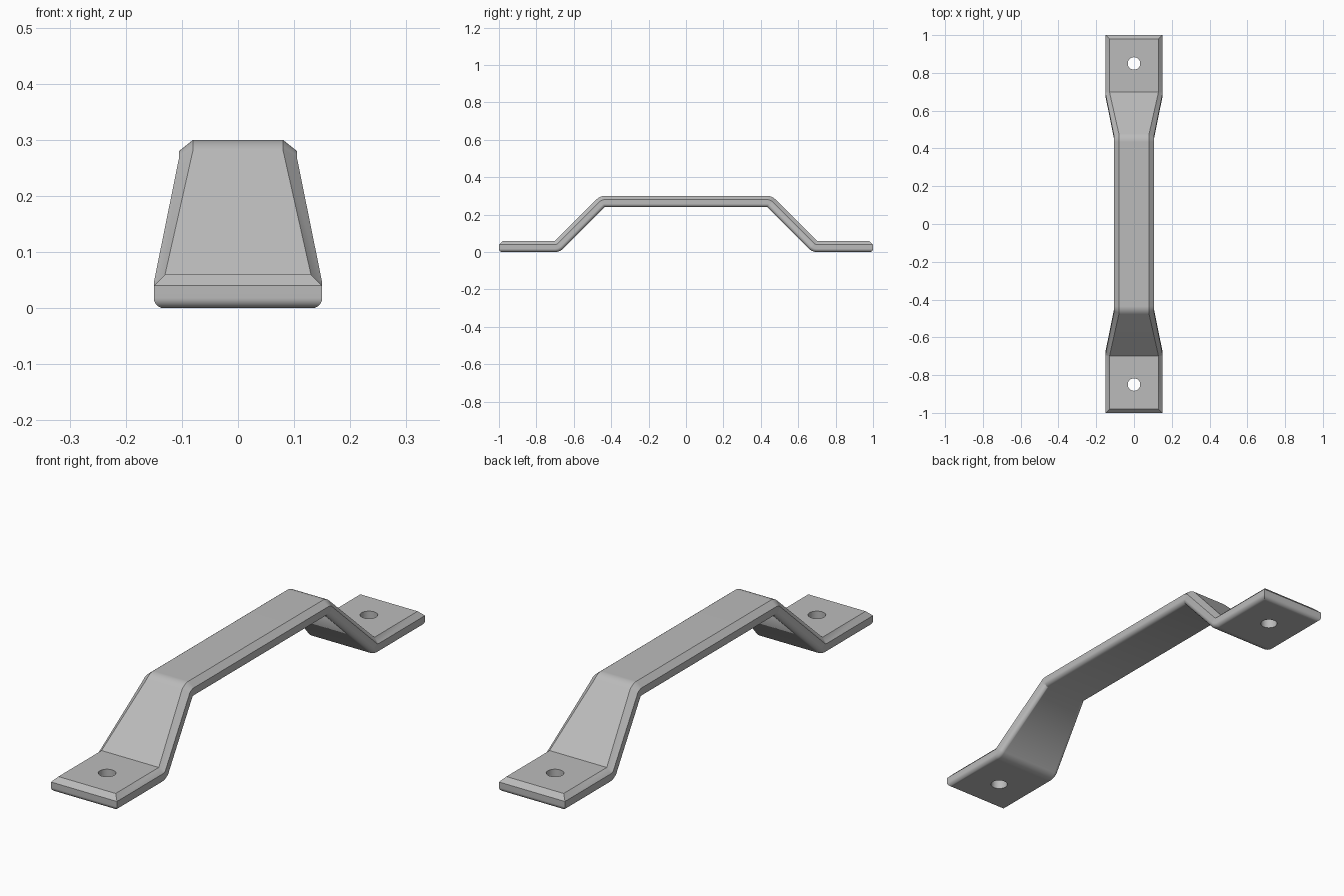
import bpy, bmesh
from math import sin, cos, pi, radians
from mathutils import Matrix

cube = bpy.data.objects.get("Cube")
if cube:
    bpy.data.objects.remove(cube, do_unlink=True)

THICK, CHAMFER, FILLET = 0.06, 0.02, 0.018
WIDE, NARROW = (0.15, 0.13), (0.105, 0.08)    # outer and top-face half widths
ARC = 6

steel = bpy.data.materials.new("satin_grey")
steel.use_nodes = True
steel.diffuse_color = (0.5, 0.5, 0.5, 1)
steel.node_tree.nodes["Principled BSDF"].inputs["Base Color"].default_value = (0.5, 0.5, 0.5, 1)


def half_section(width):
    """Right half of the strip section: rounded below, chamfered above."""
    outer, flat = width
    pts = []
    for i in range(ARC + 1):
        a = i / ARC * pi / 2
        pts.append((outer - FILLET * (1 - sin(a)), FILLET * (1 - cos(a))))
    return pts + [(outer, THICK - CHAMFER), (flat, THICK)]


# Stations: (y, z) of the underside, tilt of the strip, section width
stations = [(-1.0, 0.0, 0.0, WIDE)]
for i in range(ARC + 1):                      # foot bend, around the upper crease
    a = radians(45 * i / ARC)
    stations.append((-0.70 + THICK * sin(a), THICK * (1 - cos(a)), a, WIDE))
for i in range(ARC + 1):                      # grip bend, around the lower crease
    stations.append((-0.435, 0.24, radians(45 * (1 - i / ARC)), NARROW))
stations += [(-y, z, -a, w) for y, z, a, w in reversed(stations)]

bm = bmesh.new()
rings = []
for n, (y, z, tilt, width) in enumerate(stations):
    end = 1 if n == 0 else -1 if n == len(stations) - 1 else 0
    right, left = [], []
    for x, t in half_section(width):
        py = y - t * sin(tilt) + end * (width[0] - x)   # ends share the edge profile
        pz = z + t * cos(tilt)
        right.append(bm.verts.new((x, py, pz)))
        left.append(bm.verts.new((-x, py, pz)))
    rings.append(right + left[::-1])

# Skin along the strip, then close both ends with level bands
size = len(rings[0])
for a, b in zip(rings, rings[1:]):
    for i in range(size):
        j = (i + 1) % size
        bm.faces.new((a[i], a[j], b[j], b[i]))
for ring in (rings[0], rings[-1]):
    for i in range(size // 2 - 1):
        bm.faces.new((ring[i], ring[i + 1], ring[-2 - i], ring[-1 - i]))
bmesh.ops.remove_doubles(bm, verts=bm.verts, dist=1e-5)
bmesh.ops.dissolve_degenerate(bm, edges=bm.edges, dist=1e-5)
bmesh.ops.recalc_face_normals(bm, faces=bm.faces)
mesh = bpy.data.meshes.new("pull_handle")
bm.to_mesh(mesh)
bm.free()
handle = bpy.data.objects.new("pull_handle", mesh)
bpy.context.collection.objects.link(handle)
mesh.materials.append(steel)

# Screw holes through both feet
bm = bmesh.new()
for y in (-0.85, 0.85):
    bmesh.ops.create_cone(bm, cap_ends=True, segments=48, radius1=0.033, radius2=0.033,
                          depth=0.3, matrix=Matrix.Translation((0, y, 0.03)))
cutter_mesh = bpy.data.meshes.new("hole_cutter")
bm.to_mesh(cutter_mesh)
bm.free()
cutter_mesh.materials.append(steel)
cutter = bpy.data.objects.new("hole_cutter", cutter_mesh)
bpy.context.collection.objects.link(cutter)
cutter.hide_render = True

bpy.ops.object.select_all(action="DESELECT")
handle.select_set(True)
bpy.context.view_layer.objects.active = handle
cut = handle.modifiers.new("screw_holes", "BOOLEAN")
cut.operation, cut.solver, cut.object = "DIFFERENCE", "EXACT", cutter
bpy.ops.object.modifier_apply(modifier=cut.name)
bpy.data.objects.remove(cutter, do_unlink=True)

# Smooth the bends and fillets, keep the flats flat
bpy.ops.object.shade_smooth_by_angle(angle=radians(30))
normals = handle.modifiers.new("flat_normals", "WEIGHTED_NORMAL")
normals.keep_sharp = True
